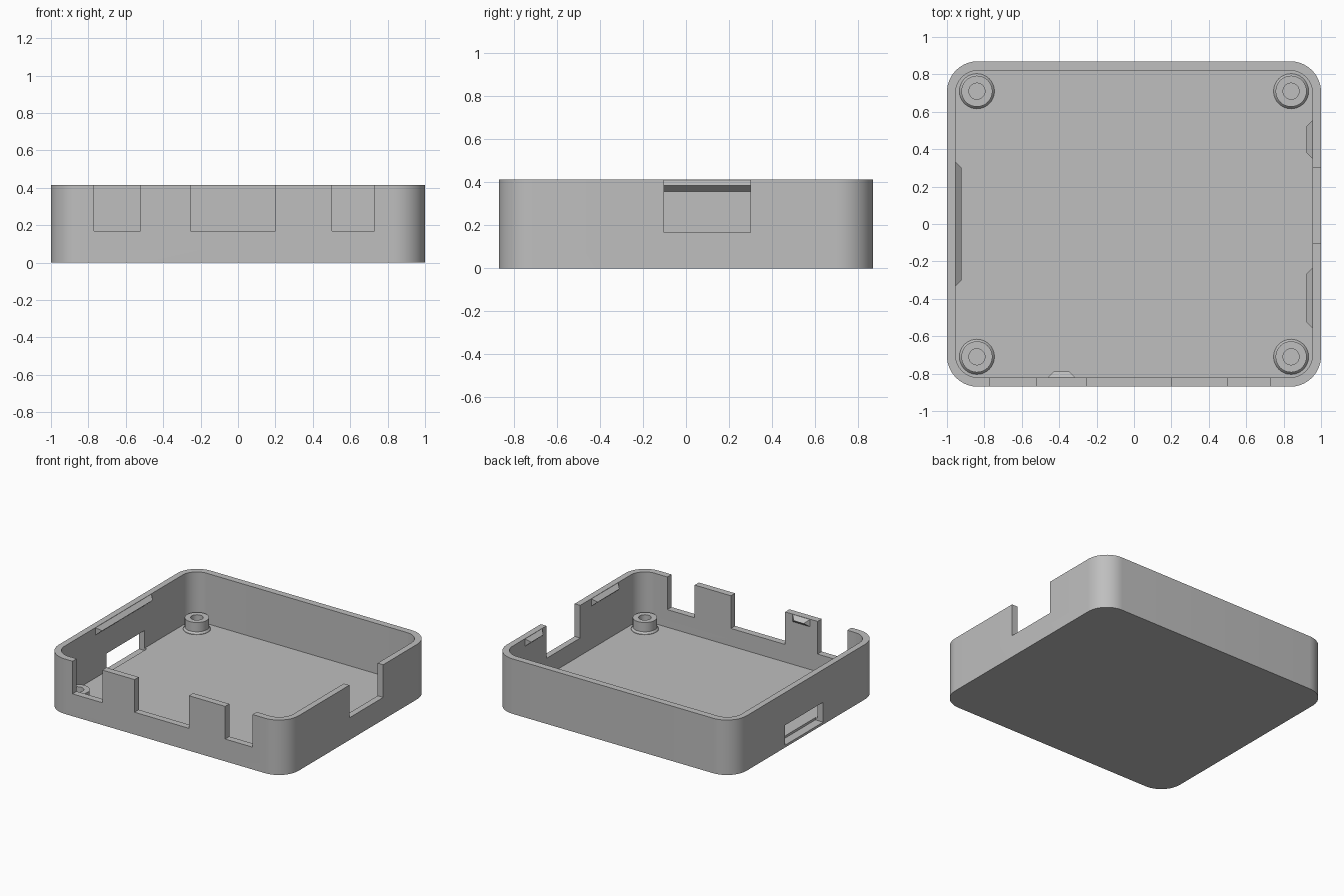
import bpy, bmesh, math
from mathutils import Vector

cube = bpy.data.objects.get("Cube")
if cube:
    bpy.data.objects.remove(cube, do_unlink=True)

HX, HY, H = 1.0, 0.87, 0.414     # outer half sizes and height
WALL, FLOOR, R = 0.046, 0.035, 0.165
SILL = 0.168                     # lower edge of the port notches

grey = bpy.data.materials.new("plain grey")
grey.use_nodes = True
colour = (0.52, 0.52, 0.52, 1)
grey.diffuse_color = colour
grey.node_tree.nodes["Principled BSDF"].inputs["Base Color"].default_value = colour


def make(name, bm):
    bmesh.ops.recalc_face_normals(bm, faces=bm.faces)
    mesh = bpy.data.meshes.new(name)
    bm.to_mesh(mesh)
    bm.free()
    mesh.materials.append(grey)
    ob = bpy.data.objects.new(name, mesh)
    bpy.context.collection.objects.link(ob)
    return ob


def smooth(ob):
    ob.data.shade_smooth()
    ob.data.set_sharp_from_angle(angle=math.radians(30))


def rounded_block(name, hx, hy, r, z0, z1, steps=14):
    bm = bmesh.new()
    verts = []
    for q, (sx, sy) in enumerate([(1, 1), (-1, 1), (-1, -1), (1, -1)]):
        for i in range(steps + 1):
            a = (q + i / steps) * math.pi / 2
            verts.append(bm.verts.new((sx * (hx - r) + r * math.cos(a),
                                       sy * (hy - r) + r * math.sin(a), z0)))
    face = bm.faces.new(verts)
    top = bmesh.ops.extrude_face_region(bm, geom=[face])["geom"]
    bmesh.ops.translate(bm, vec=(0, 0, z1 - z0),
                        verts=[v for v in top if isinstance(v, bmesh.types.BMVert)])
    return make(name, bm)


def box_cutter(name, x0, x1, y0, y1, z0, z1):
    bm = bmesh.new()
    bmesh.ops.create_cube(bm, size=1)
    for v in bm.verts:
        v.co = ((x0 + x1) / 2 + v.co.x * (x1 - x0),
                (y0 + y1) / 2 + v.co.y * (y1 - y0),
                (z0 + z1) / 2 + v.co.z * (z1 - z0))
    return make(name, bm)


# Tray: rounded block, hollowed, then notched for the ports
tray = rounded_block("tray_shell", HX, HY, R, 0, H)
cutters = [rounded_block("cavity_cutter", HX - WALL, HY - WALL - 0.004,
                         R - WALL, FLOOR, H + 0.2)]
for x0, x1 in [(-0.77, -0.522), (-0.253, 0.2), (0.502, 0.73)]:
    cutters.append(box_cutter("front_port_cutter", x0, x1, -1, -0.78, SILL, 0.6))
cutters.append(box_cutter("side_port_cutter", 0.9, 1.1, -0.103, 0.3, SILL, 0.6))
cutters.append(box_cutter("card_slot_cutter", -1.1, -0.935, -0.205, 0.25, 0.018, SILL))
for c in cutters:
    c.hide_render = True
    mod = tray.modifiers.new(c.name, "BOOLEAN")
    mod.operation, mod.solver, mod.object = "DIFFERENCE", "EXACT", c
bpy.context.view_layer.update()
dg = bpy.context.evaluated_depsgraph_get()
result = bpy.data.meshes.new_from_object(tray.evaluated_get(dg))
tray.modifiers.clear()
tray.data = result
for c in cutters:
    bpy.data.objects.remove(c, do_unlink=True)
smooth(tray)


# Screw posts: turned profile with a flared foot and a blind hole
def screw_post(name, x, y, n=32):
    profile = [(0.094, FLOOR - 0.003), (0.094, FLOOR + 0.003), (0.083, 0.052),
               (0.083, 0.122), (0.043, 0.122), (0.043, FLOOR - 0.003)]
    bm = bmesh.new()
    rings = [[bm.verts.new((x + r * math.cos(math.tau * i / n),
                            y + r * math.sin(math.tau * i / n), z))
              for i in range(n)] for r, z in profile]
    for a, b in zip(rings, rings[1:] + rings[:1]):
        for i in range(n):
            j = (i + 1) % n
            bm.faces.new((a[i], a[j], b[j], b[i]))
    smooth(make(name, bm))


for sx, side in [(-1, "right"), (1, "left")]:
    for sy, end in [(-1, "front"), (1, "back")]:
        screw_post(f"screw_post_{end}_{side}", sx * 0.84, sy * 0.71)


# Snap ridges: tapered wedges along the top of the inner walls
def snap_ridge(name, wall, inward, along, a, b, depth=0.032):
    wall, inward, along = Vector(wall), Vector(inward), Vector(along)
    bm = bmesh.new()
    for s, taper in [(a, depth), (b, -depth)]:
        for t, d, z in [(0, -0.01, 0.357), (0, -0.01, 0.412), (0, 0, 0.357),
                        (0, 0, 0.412), (taper, depth, 0.385)]:
            bm.verts.new(wall + along * (s + t) + inward * d + Vector((0, 0, z)))
    bmesh.ops.convex_hull(bm, input=bm.verts)
    bmesh.ops.dissolve_limit(bm, angle_limit=0.01, verts=bm.verts, edges=bm.edges)
    make(name, bm)


IX, IY = HX - WALL, HY - WALL - 0.004
snap_ridge("snap_ridge_right", (-IX, 0, 0), (1, 0, 0), (0, 1, 0), -0.333, 0.333)
snap_ridge("snap_ridge_left_back", (IX, 0, 0), (-1, 0, 0), (0, 1, 0), 0.35, 0.555)
snap_ridge("snap_ridge_left_front", (IX, 0, 0), (-1, 0, 0), (0, 1, 0), -0.556, -0.235)
snap_ridge("snap_ridge_front", (0, -IY, 0), (0, 1, 0), (1, 0, 0), -0.46, -0.315)
